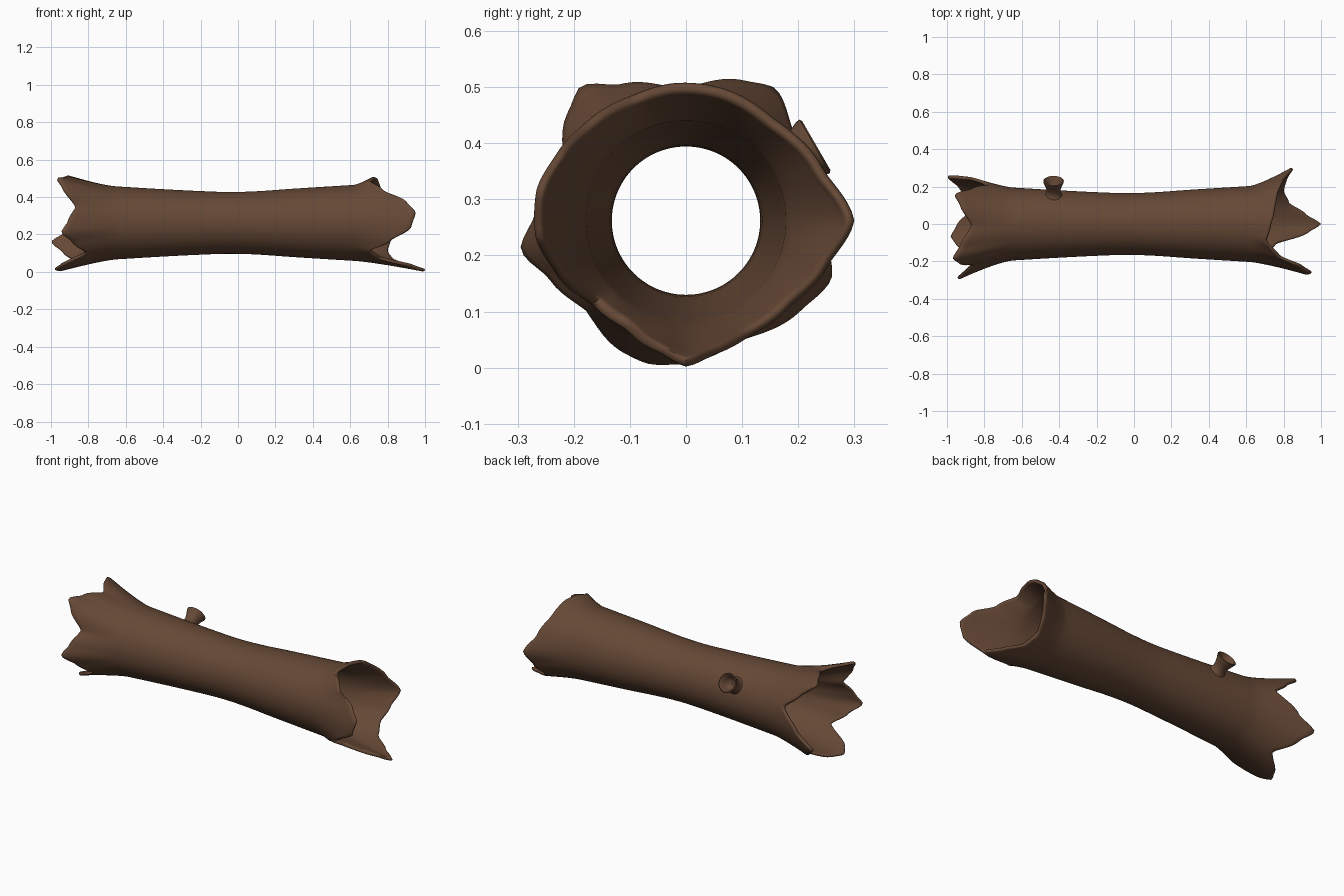
import bpy, bmesh, math
from mathutils import Matrix, Vector

if "Cube" in bpy.data.objects:
    bpy.data.objects.remove(bpy.data.objects["Cube"])

CZ, N = 0.262, 120   # axis height, sides round the log

bark = bpy.data.materials.new("bark_brown")
bark.diffuse_color = (0.13, 0.065, 0.036, 1)
bark.use_nodes = True
bark.node_tree.nodes["Principled BSDF"].inputs["Base Color"].default_value = bark.diffuse_color

# Broken rims: (angle from +y towards +z, rim x, rim radius)
RIGHT = [(0, .85, .30), (20, .80, .262), (50, .765, .24), (75, .75, .245), (95, .73, .246),
         (112, .71, .243), (135, .78, .25), (153, .90, .26), (168, .95, .272), (186, .925, .27),
         (203, .82, .25), (222, .71, .225), (240, .76, .222), (258, .93, .24), (270, 1.0, .26),
         (283, .92, .243), (300, .83, .235), (320, .80, .24), (342, .82, .265)]
LEFT = [(20, -.78, .225), (40, -.87, .25), (56, -.96, .285), (68, -.93, .27), (92, -.87, .235),
        (116, -.93, .27), (128, -.97, .305), (138, -.94, .285), (158, -.87, .235),
        (178, -.91, .27), (190, -.945, .30), (203, -.89, .265), (222, -.82, .24),
        (243, -.95, .26), (255, -.98, .264), (268, -.95, .256), (295, -.85, .235),
        (322, -.94, .26), (338, -1.0, .28), (352, -.90, .255)]
BODY = [(-.65, .195), (-.4, .18), (-.2, .17), (-.05, .165), (.1, .169), (.3, .183), (.62, .203)]


def rim(keys, a):
    """Eased periodic interpolation of rim x and radius."""
    ks = [(keys[-1][0] - 360, *keys[-1][1:])] + keys + [(keys[0][0] + 360, *keys[0][1:])]
    for p, q in zip(ks, ks[1:]):
        if p[0] <= a <= q[0]:
            t = (a - p[0]) / (q[0] - p[0])
            t = .5 * t + .5 * t * t * (3 - 2 * t)
            return p[1] + (q[1] - p[1]) * t, p[2] + (q[2] - p[2]) * t


def body_r(x):
    """Smooth cubic through the body radii."""
    n = len(BODY)
    def slope(k):
        a, b = BODY[max(k - 1, 0)], BODY[min(k + 1, n - 1)]
        return (b[1] - a[1]) / (b[0] - a[0])
    for i in range(n - 1):
        (x0, r0), (x1, r1) = BODY[i], BODY[i + 1]
        if x <= x1 + 1e-9:
            h = x1 - x0
            t = (x - x0) / h
            return ((2*t**3 - 3*t*t + 1) * r0 + (t**3 - 2*t*t + t) * h * slope(i)
                    + (3*t*t - 2*t**3) * r1 + (t**3 - t*t) * h * slope(i + 1))


def flare(keys, a, x0, r0, steps=12):
    """Points from the body end out to the broken rim."""
    xe, re = rim(keys, a)
    xe -= math.copysign(.012, xe)
    return [(x0 + (xe - x0) * t, r0 + (re - r0) * t ** 1.25)
            for t in (k / steps for k in range(1, steps + 1))]


def section(a):
    """Closed lengthwise loop: outer wall, right lip, inner wall, left lip."""
    xs = [-.65 + 1.27 * k / 24 for k in range(25)]
    outer = (flare(LEFT, a, -.65, .195)[::-1] + [(x, body_r(x)) for x in xs]
             + flare(RIGHT, a, .62, .203))
    inner = [(x, r - .033 + .015 * min(1, (x / .85) ** 2)) for x, r in outer]
    def lip(o, i, d):
        c = ((o[1] + i[1]) / 2, (o[1] - i[1]) / 2)
        return [(o[0] + d * .012 * math.sin(g), c[0] + c[1] * math.cos(g))
                for g in (math.pi / 4, math.pi / 2, 3 * math.pi / 4)]
    return (outer + lip(outer[-1], inner[-1], 1) + inner[::-1]
            + lip(outer[0], inner[0], -1)[::-1])


def grid_object(name, rings, angle=60):
    """Skin a ring of closed loops into a smooth closed surface."""
    bm = bmesh.new()
    rows = [[bm.verts.new(p) for p in ring] for ring in rings]
    n, m = len(rows), len(rows[0])
    for i in range(n):
        for j in range(m):
            a, b = rows[i], rows[(i + 1) % n]
            bm.faces.new((a[j], a[(j + 1) % m], b[(j + 1) % m], b[j]))
    bmesh.ops.recalc_face_normals(bm, faces=bm.faces)
    me = bpy.data.meshes.new(name)
    bm.to_mesh(me)
    bm.free()
    ob = bpy.data.objects.new(name, me)
    bpy.context.collection.objects.link(ob)
    me.materials.append(bark)
    bpy.context.view_layer.objects.active = ob
    ob.select_set(True)
    bpy.ops.object.shade_smooth_by_angle(angle=math.radians(angle))
    ob.select_set(False)
    return ob


# Hollow log
rings = []
for k in range(N):
    deg = 360 * k / N
    c, s = math.cos(math.radians(deg)), math.sin(math.radians(deg))
    rings.append([(x, r * c, CZ + r * s) for x, r in section(deg)])
grid_object("hollow_log", rings)

# Broken twig stub: flared hollow cup (radius, distance from log axis)
cup = [(.06, .155), (.046, .178), (.037, .195), (.038, .215), (.046, .24), (.054, .258),
       (.055, .265), (.050, .268), (.044, .262), (.034, .24), (.022, .222), (.002, .215), (.002, .155)]
tilt = math.radians(30)
axis = Vector((0, math.cos(tilt), math.sin(tilt)))
side = axis.cross(Vector((1, 0, 0)))
base = Vector((-.43, 0, CZ))
stub = []
for k in range(28):
    g = 2 * math.pi * k / 28
    d = Vector((math.cos(g), 0, 0)) + side * math.sin(g)
    stub.append([base + d * r + axis * h for r, h in cup])
grid_object("twig_stub", stub)
